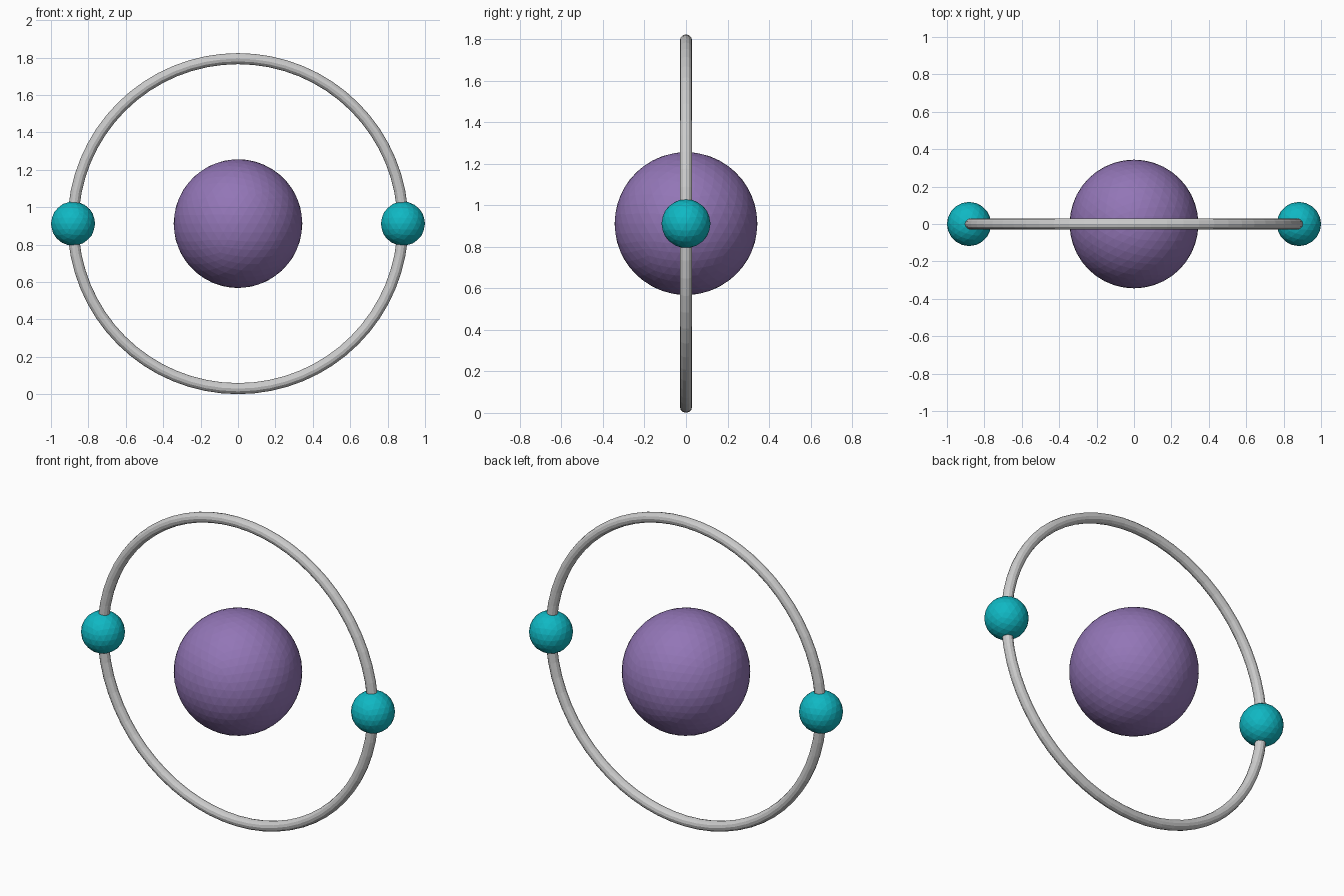
import bpy
from math import pi

if "Cube" in bpy.data.objects:
    bpy.data.objects.remove(bpy.data.objects["Cube"])

CENTRE_Z = 0.912


def coloured(name, rgb):
    mat = bpy.data.materials.new(name)
    mat.diffuse_color = (*rgb, 1.0)
    mat.use_nodes = True
    mat.node_tree.nodes["Principled BSDF"].inputs["Base Color"].default_value = mat.diffuse_color
    return mat


def ball(name, x, radius, subdivisions, mat):
    bpy.ops.mesh.primitive_ico_sphere_add(
        subdivisions=subdivisions, radius=radius, location=(x, 0, CENTRE_Z))
    obj = bpy.context.object
    obj.name = name
    obj.data.materials.append(mat)


purple = coloured("purple", (0.29, 0.18, 0.47))
teal = coloured("teal", (0.005, 0.48, 0.55))

# Large core in the middle
ball("core", 0, 0.344, 4, purple)

# Two small balls on opposite sides of the ring
for side, name in ((-1, "left_ball"), (1, "right_ball")):
    ball(name, side * 0.882, 0.118, 3, teal)

# Upright ring facing the front
bpy.ops.mesh.primitive_torus_add(
    major_segments=64, minor_segments=12, major_radius=0.882,
    minor_radius=0.0295, location=(0, 0, CENTRE_Z), rotation=(pi / 2, 0, 0))
bpy.context.object.name = "orbit_ring"
